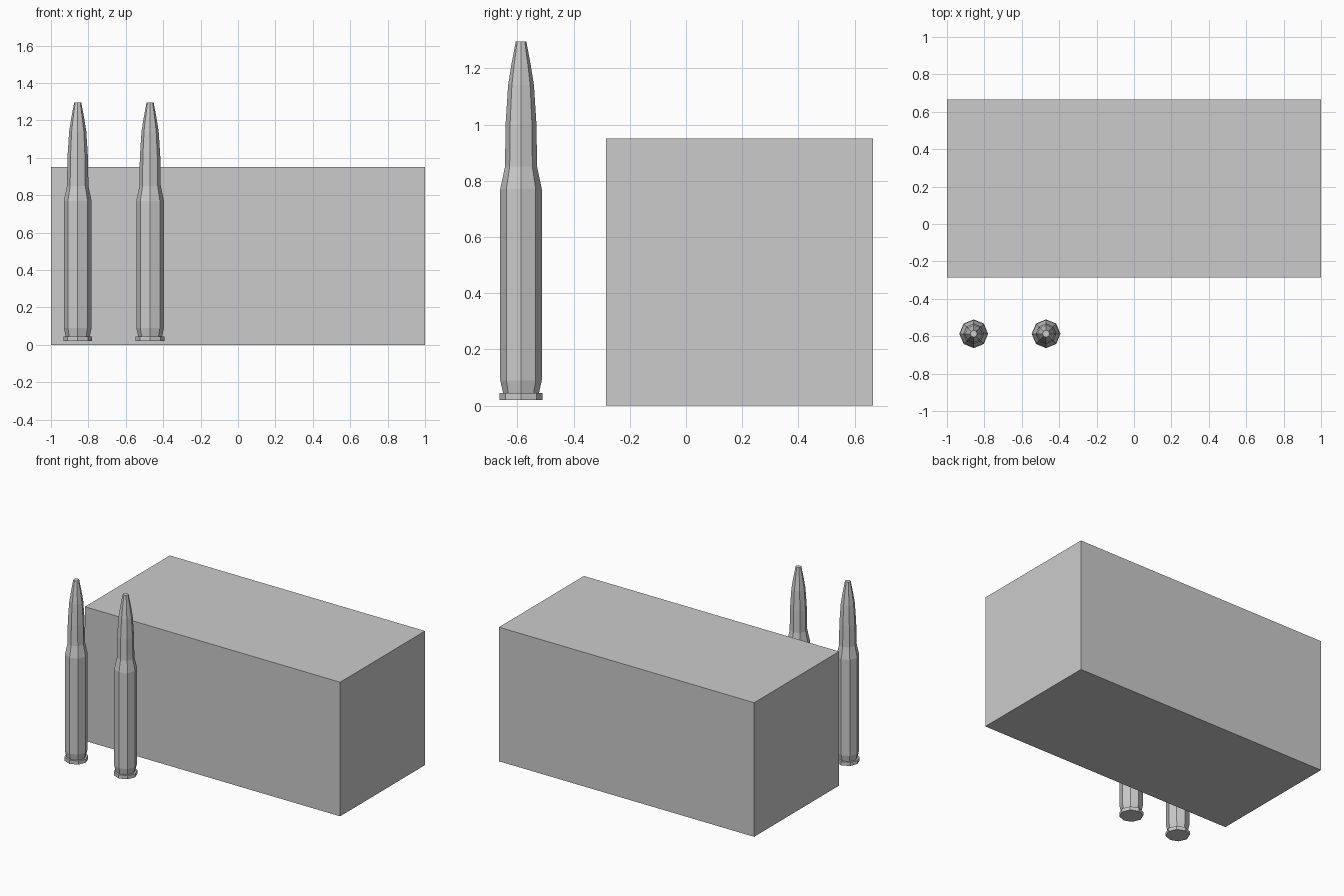
import bpy
import math

cube = bpy.data.objects.get("Cube")
if cube:
    bpy.data.objects.remove(cube, do_unlink=True)

# Plain grey material
grey = bpy.data.materials.new("grey")
grey.use_nodes = True
colour = (0.6, 0.6, 0.6, 1)
grey.diffuse_color = colour
grey.node_tree.nodes["Principled BSDF"].inputs["Base Color"].default_value = colour


def add_object(name, verts, faces, location):
    mesh = bpy.data.meshes.new(name)
    mesh.from_pydata(verts, [], faces)
    mesh.materials.append(grey)
    obj = bpy.data.objects.new(name, mesh)
    obj.location = location
    bpy.context.collection.objects.link(obj)
    return obj


def lathe(name, profile, sides, turn, location):
    """Closed solid of revolution from (radius, height) points."""
    verts = [(r * math.cos(turn + math.tau * i / sides),
              r * math.sin(turn + math.tau * i / sides), z)
             for r, z in profile for i in range(sides)]
    faces = [(k * sides + i, k * sides + (i + 1) % sides,
              (k + 1) * sides + (i + 1) % sides, (k + 1) * sides + i)
             for k in range(len(profile) - 1) for i in range(sides)]
    last = (len(profile) - 1) * sides
    faces.append(tuple(reversed(range(sides))))
    faces.append(tuple(range(last, last + sides)))
    return add_object(name, verts, faces, location)


# Large plain box
bpy.ops.mesh.primitive_cube_add(size=1, location=(0, 0.19, 0.475))
box = bpy.context.object
box.name = "box"
box.scale = (2, 0.95, 0.95)
box.data.materials.append(grey)

# Cartridges: rim, groove, case body, shoulder, neck, pointed tip
profile = [(0.077, 0.02), (0.077, 0.045), (0.064, 0.045), (0.074, 0.09),
           (0.074, 0.77), (0.057, 0.85), (0.055, 1.0), (0.046, 1.14),
           (0.034, 1.215), (0.019, 1.295)]
for name, x in (("right_cartridge", -0.857), ("left_cartridge", -0.47)):
    lathe(name, profile, 8, math.radians(0), (x, -0.587, 0))
